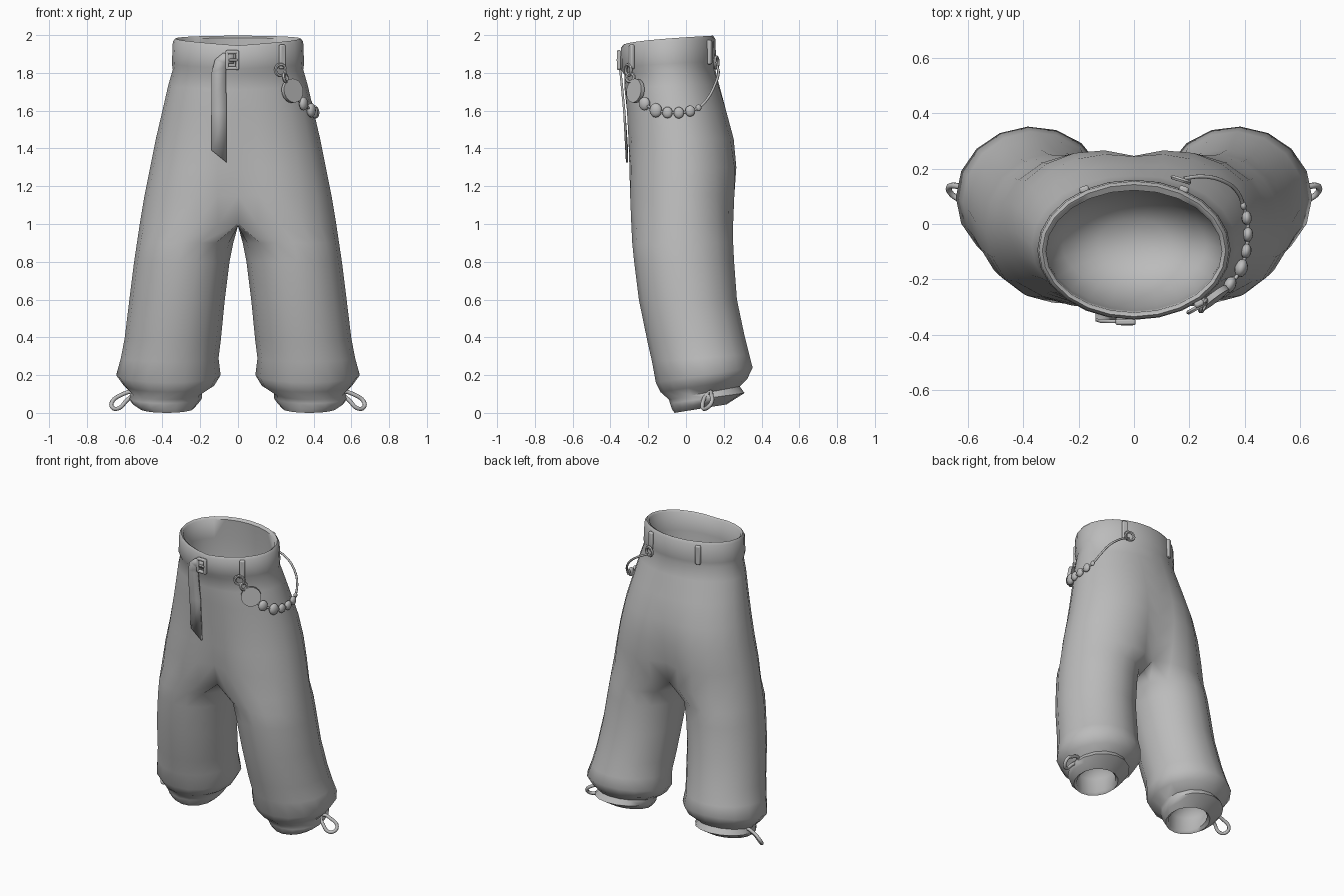
import bpy, bmesh, math
from mathutils import Vector

if "Cube" in bpy.data.objects:
    bpy.data.objects.remove(bpy.data.objects["Cube"])

cloth = bpy.data.materials.new("grey_cloth")
cloth.diffuse_color = (0.5, 0.5, 0.5, 1)
cloth.use_nodes = True
cloth.node_tree.nodes["Principled BSDF"].inputs["Base Color"].default_value = cloth.diffuse_color
N, K = 12, 3          # outer steps per half ring, inner leg points


def finish(ob, name, angle=50):
    ob.name = name
    ob.data.materials.clear()
    ob.data.materials.append(cloth)
    bpy.ops.object.select_all(action='DESELECT')
    ob.select_set(True)
    bpy.context.view_layer.objects.active = ob
    if ob.type == 'CURVE':
        bpy.ops.object.convert(target='MESH')
    bpy.ops.object.shade_smooth_by_angle(angle=math.radians(angle))
    return bpy.context.object


def from_bmesh(bm, name):
    me = bpy.data.meshes.new(name)
    bm.to_mesh(me)
    bm.free()
    ob = bpy.data.objects.new(name, me)
    bpy.context.collection.objects.link(ob)
    return ob


def tube(name, pts, r, closed=False):
    cu = bpy.data.curves.new(name, 'CURVE')
    cu.dimensions = '3D'
    cu.bevel_depth, cu.bevel_resolution, cu.resolution_u = r, 2, 5
    cu.use_fill_caps = True
    sp = cu.splines.new('BEZIER')
    sp.bezier_points.add(len(pts) - 1)
    for b, p in zip(sp.bezier_points, pts):
        b.co = p
        b.handle_left_type = b.handle_right_type = 'AUTO'
    sp.use_cyclic_u = closed
    ob = bpy.data.objects.new(name, cu)
    bpy.context.collection.objects.link(ob)
    return finish(ob, name)


# ---- trousers: half body built top to bottom, then mirrored ----
# outer x, front y, back y, front z, back z, half angle of the lobe
torso = [
    (.13, -.16, .02, 1.31, 1.31, 90), (.26, -.24, .09, 1.39, 1.39, 90),
    (.32, -.30, .13, 1.60, 1.60, 90), (.32, -.315, .13, 1.82, 1.85, 90),
    (.318, -.32, .122, 1.935, 1.985, 90),
    (.332, -.335, .143, 1.945, 1.997, 90), (.345, -.345, .155, 1.93, 1.98, 90),
    (.35, -.347, .16, 1.82, 1.86, 90), (.345, -.326, .152, 1.79, 1.83, 90),
    (.37, -.325, .175, 1.71, 1.74, 93), (.40, -.315, .215, 1.60, 1.60, 98),
    (.435, -.305, .253, 1.45, 1.45, 104), (.465, -.30, .267, 1.30, 1.30, 112),
    (.495, -.30, .26, 1.15, 1.15, 120), (.52, -.29, .25, 1.0, 1.0, 130)]
# inner x, outer x, front y, back y, front z, back z
leg = [
    (.025, .535, -.285, .25, .90, .90), (.045, .55, -.275, .255, .80, .80),
    (.07, .575, -.25, .27, .60, .60), (.09, .60, -.205, .31, .38, .41),
    (.103, .62, -.18, .335, .27, .31), (.092, .645, -.16, .353, .16, .24),
    (.125, .605, -.135, .325, .11, .18), (.19, .565, -.09, .285, .07, .14),
    (.19, .58, -.085, .31, .05, .105), (.21, .56, -.075, .27, .02, .08),
    (.235, .52, -.06, .215, .0, .045),
    (.255, .50, -.045, .20, .015, .06), (.25, .52, -.045, .24, .11, .15),
    (.31, .46, .02, .19, .19, .21)]

bm = bmesh.new()


def points(cx, rx, yf, yb, zf, zb, angles, power):
    cy, ry = (yf + yb) / 2, (yb - yf) / 2
    out = []
    for a in angles:
        s = math.sin(a)
        t = (s + 1) / 2
        out.append(Vector((cx + rx * math.cos(a), cy + ry * s, zf + (zb - zf) * t ** power)))
    return out


def skin(r0, r1):
    n = len(r0)
    for j in range(n if n > N + 1 else n - 1):
        k = (j + 1) % n
        bm.faces.new((r0[j], r1[j], r1[k], r0[k]))


prev = None
for X, yf, yb, zf, zb, ah in torso:
    h = math.radians(ah)
    rx = X / (1 - math.cos(h))
    pts = points(X - rx, rx, yf, yb, zf, zb, [-h + 2 * h * j / N for j in range(N + 1)], .5)
    pts[0].x = pts[-1].x = 0
    ring = [bm.verts.new(p) for p in pts]
    if prev:
        skin(prev, ring)
    else:
        pole = bm.verts.new((0, -.07, 1.29))
        for j in range(N):
            bm.faces.new((pole, ring[j], ring[j + 1]))
    prev = ring

# crotch seam points close the half ring into a leg ring
f, b = prev[0].co.copy(), prev[-1].co.copy()
for i in range(1, K + 1):
    prev.append(bm.verts.new(b.lerp(f, i / (K + 1)) - Vector((0, 0, .01))))
h = math.radians(130)
angs = [-h + 2 * h * j / N for j in range(N + 1)]
angs += [h + (2 * math.pi - 2 * h) * i / (K + 1) for i in range(1, K + 1)]
for xi, xo, yf, yb, zf, zb in leg:
    ring = [bm.verts.new(p) for p in
            points((xi + xo) / 2, (xo - xi) / 2, yf, yb, zf, zb, angs, 1)]
    skin(prev, ring)
    prev = ring
pole = bm.verts.new((.385, .10, .215))
for j in range(len(prev)):
    bm.faces.new((prev[j], pole, prev[(j + 1) % len(prev)]))
body = from_bmesh(bm, "trousers")
m = body.modifiers.new("mirror", 'MIRROR')
m.use_clip = True
finish(body, "trousers", 60)

# ---- hanging belt end ----
bm = bmesh.new()
rows = [(-.14, 1.39, -.06, 1.325, -.318), (-.14, 1.6, -.06, 1.6, -.333),
        (-.14, 1.8, -.065, 1.8, -.352), (-.122, 1.87, -.063, 1.835, -.358),
        (-.08, 1.905, -.055, 1.85, -.358), (-.02, 1.9, -.02, 1.85, -.356)]
prev = None
for xl, zl, xr, zr, y in rows:
    cur = (bm.verts.new((xl, y, zl)), bm.verts.new((xr, y, zr)))
    if prev:
        bm.faces.new((prev[0], prev[1], cur[1], cur[0]))
    prev = cur
strap = from_bmesh(bm, "belt_end")
strap.modifiers.new("thick", 'SOLIDIFY').thickness = .012
finish(strap, "belt_end", 35)


# ---- buckle and belt loops ----
def box(name, loc, size, rot=(0, 0, 0)):
    bpy.ops.mesh.primitive_cube_add(size=1, location=loc, rotation=rot)
    ob = bpy.context.object
    ob.scale = size
    bpy.ops.object.transform_apply(location=False, rotation=False, scale=True)
    bv = ob.modifiers.new("round", 'BEVEL')
    bv.width, bv.segments = min(size) * .35, 2
    return finish(ob, name, 40)


for z in (1.825, 1.91):
    box("buckle_bar", (-.03, -.355, z), (.07, .022, .02))
for x in (-.058, -.003):
    box("buckle_side", (x, -.355, 1.868), (.018, .022, .095))
box("buckle_tongue", (-.025, -.362, 1.868), (.045, .012, .014))
box("front_belt_loop", (.235, -.288, 1.885), (.036, .024, .13), (0, 0, .45))
for x in (-.18, .18):
    box("back_belt_loop", (x, .125, 1.91), (.036, .024, .13), (0, 0, -x * 1.6))


# ---- chain: rings, medallion, beads, cord ----
def link(loc, r, rot):
    bpy.ops.mesh.primitive_torus_add(location=loc, rotation=rot, major_radius=r, minor_radius=.009,
                                     major_segments=14, minor_segments=6)
    finish(bpy.context.object, "chain_ring")


link((.225, -.305, 1.815), .03, (1.57, 0, .5))
link((.25, -.295, 1.775), .022, (1.3, .6, 1.0))
link((.17, .16, 1.855), .03, (1.57, 0, -.3))
normal = Vector((.6, -.78, .12))
bpy.ops.mesh.primitive_cylinder_add(vertices=20, radius=.064, depth=.022, location=(.288, -.268, 1.705),
                                    rotation=normal.to_track_quat('Z', 'Y').to_euler())
finish(bpy.context.object, "medallion", 40)

beads = [(.347, -.22, 1.637, .034), (.388, -.16, 1.602, .036), (.406, -.098, 1.59, .029),
         (.412, -.038, 1.589, .029), (.408, .022, 1.598, .028), (.396, .066, 1.615, .017)]
for x, y, z, r in beads:
    bpy.ops.mesh.primitive_uv_sphere_add(segments=12, ring_count=8, radius=r, location=(x, y, z),
                                         rotation=(0, 0, math.atan2(y * .7, x)))
    bpy.context.object.scale = (.65, .95, 1.05)
    finish(bpy.context.object, "bead")
tube("chain_cord", [(.31, -.25, 1.66)] + [b[:3] for b in beads] +
     [(.375, .115, 1.665), (.33, .152, 1.735), (.25, .172, 1.80), (.18, .165, 1.835)], .007)

# ---- hem pull loops ----
for s in (-1, 1):
    pts = [(.56, .12, .105), (.625, .135, .092), (.668, .135, .055), (.662, .11, .026),
           (.63, .09, .025), (.595, .09, .06)]
    tube("hem_loop", [(s * x, y, z) for x, y, z in pts], .011, True)
